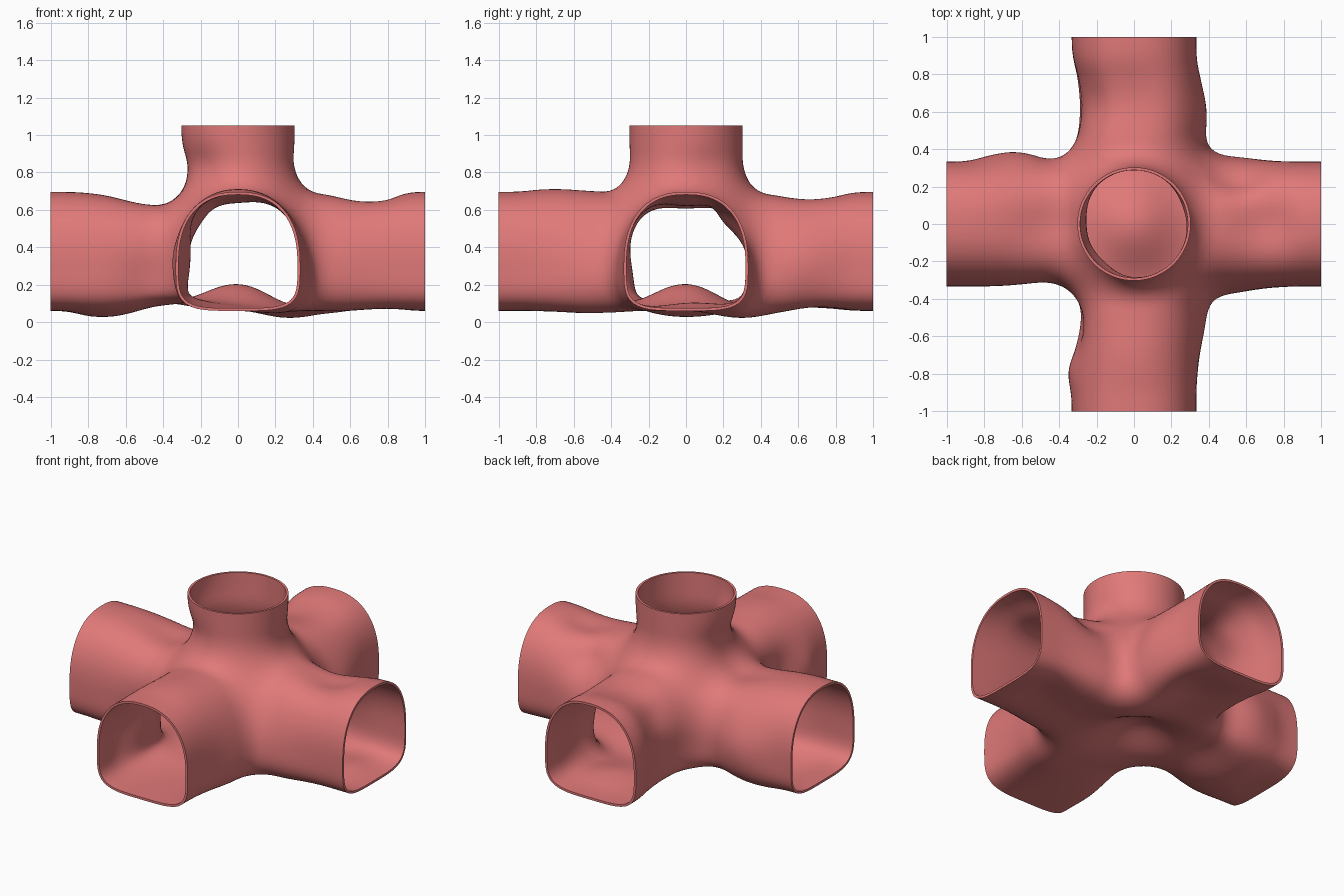
import bpy, bmesh, math
from mathutils import Vector

if "Cube" in bpy.data.objects:
    bpy.data.objects.remove(bpy.data.objects["Cube"])

STEP = 0.026
LOW = (-1.093, -1.093, -0.094)
COUNT = (85, 85, 48)

# Dents (negative) and bulges (positive): x, y, z, radius, amount
BUMPS = [
    (0, 0, 0.02, 0.26, -0.16),            # floor mound
    (-0.43, 0, 0.68, 0.24, -0.075),       # roof dips
    (0.70, 0, 0.70, 0.19, -0.06),
    (0, 0.66, 0.70, 0.20, -0.04),
    (0, -0.70, 0.70, 0.18, 0.015),
    (-0.63, 0.33, 0.30, 0.20, 0.055),     # left arm
    (-0.70, 0, 0.05, 0.22, 0.035),
    (-0.50, -0.33, 0.20, 0.15, -0.02),
    (0.33, 0.60, 0.30, 0.20, 0.05),       # back arm
    (-0.33, 0.62, 0.30, 0.25, -0.05),
    (-0.25, 0.65, 0.58, 0.17, -0.05),
    (0.10, 0.65, 0.06, 0.18, -0.035),
    (-0.32, -0.56, 0.36, 0.20, -0.065),   # front arm
    (-0.33, -0.76, 0.33, 0.16, 0.035),
    (0.38, -0.42, 0.20, 0.26, 0.065),
    (0.55, 0.27, 0.58, 0.15, -0.06),      # right arm
    (0.55, 0.34, 0.20, 0.20, 0.015),
    (0.78, 0.05, 0.06, 0.20, -0.03),
    (-0.38, 0.15, 0.03, 0.22, -0.04),     # underside
    (-0.30, -0.32, 0.03, 0.25, -0.045),
    (0.30, -0.28, 0.03, 0.20, -0.025),
    (0.32, 0.35, 0.03, 0.25, 0.045),
    (-0.20, -0.24, 0.84, 0.16, -0.03),    # shaft
    (0.28, 0.10, 0.84, 0.14, -0.015),
]


def tunnel(u, z):
    """Arched tunnel section: round roof, boxier floor."""
    w = z - 0.30
    n, h = (2.4, 0.396) if w > 0 else (4.0, 0.24)
    return 0.333 * ((abs(u / 0.333) ** n + abs(w / h) ** n) ** (1 / n) - 1)


def blend(a, b, k):
    """Union with a soft fillet."""
    h = max(k - abs(a - b), 0) / k
    return min(a, b) - h * h * k / 4


def field(x, y, z):
    shaft = max(math.hypot(x, y) - 0.303, 0.4 - z)
    return blend(blend(tunnel(x, z), tunnel(y, z), 0.19), shaft, 0.15)


def project(co):
    """Pull a point onto the zero surface of the field."""
    e = 0.004
    for _ in range(3):
        x, y, z = co
        f = field(x, y, z)
        g = Vector((field(x + e, y, z) - f, field(x, y + e, z) - f,
                    field(x, y, z + e) - f)) / e
        move = g * (f / max(g.length_squared, 0.05))
        if move.length > STEP:
            move.length = STEP
        co = co - move
    return co


def skin_field():
    """Quad skin over the grid wherever the field changes sign."""
    nx, ny, nz = COUNT
    grid = [[[field(LOW[0] + i * STEP, LOW[1] + j * STEP, LOW[2] + k * STEP)
              for k in range(nz)] for j in range(ny)] for i in range(nx)]
    bm, cells = bmesh.new(), {}

    def vert(c):
        if c not in cells:
            cells[c] = bm.verts.new([LOW[a] + (c[a] + 0.5) * STEP for a in range(3)])
        return cells[c]

    for i in range(1, nx - 1):
        for j in range(1, ny - 1):
            for k in range(1, nz - 1):
                p = (i, j, k)
                inside = grid[i][j][k] < 0
                for a in range(3):
                    q = [i, j, k]
                    q[a] += 1
                    if (grid[q[0]][q[1]][q[2]] < 0) == inside:
                        continue
                    ring = []
                    for db, dc in ((1, 1), (0, 1), (0, 0), (1, 0)):
                        c = list(p)
                        c[(a + 1) % 3] -= db
                        c[(a + 2) % 3] -= dc
                        ring.append(vert(tuple(c)))
                    bm.faces.new(ring if inside else ring[::-1])
    return bm


# Junction shell
bm = skin_field()
for _ in range(4):
    bmesh.ops.smooth_vert(bm, verts=bm.verts[:], factor=0.5,
                          use_axis_x=True, use_axis_y=True, use_axis_z=True)
for v in bm.verts:
    v.co = project(v.co)

# Open, flat-cut tunnel mouths and shaft mouth
for co, no in (((1, 0, 0), (1, 0, 0)), ((-1, 0, 0), (-1, 0, 0)), ((0, 1, 0), (0, 1, 0)),
               ((0, -1, 0), (0, -1, 0)), ((0, 0, 1.05), (0, 0, 1))):
    bmesh.ops.bisect_plane(bm, geom=bm.verts[:] + bm.edges[:] + bm.faces[:], dist=0.002,
                           plane_co=co, plane_no=no, clear_outer=True)

# Uneven rock walls, fading out toward the mouths
bm.normal_update()
shifts = []
for v in bm.verts:
    gap = min(1 - max(abs(v.co.x), abs(v.co.y)), 1.05 - v.co.z)
    t = min(max(gap / 0.22, 0), 1)
    amount = sum(b[4] * math.exp(-(v.co - Vector(b[:3])).length_squared / b[3] ** 2)
                 for b in BUMPS)
    shifts.append(v.normal * amount * t * t * (3 - 2 * t))
for v, s in zip(bm.verts, shifts):
    v.co += s

mesh = bpy.data.meshes.new("tunnel_junction")
bm.to_mesh(mesh)
bm.free()
shell = bpy.data.objects.new("tunnel_junction", mesh)
bpy.context.collection.objects.link(shell)

# Thin wall
wall = shell.modifiers.new("wall", 'SOLIDIFY')
wall.thickness = 0.015
wall.offset = -1

mat = bpy.data.materials.new("salmon_red")
mat.diffuse_color = (0.75, 0.19, 0.19, 1)
mat.use_nodes = True
mat.node_tree.nodes["Principled BSDF"].inputs["Base Color"].default_value = mat.diffuse_color
mesh.materials.append(mat)

bpy.context.view_layer.objects.active = shell
shell.select_set(True)
bpy.ops.object.modifier_apply(modifier="wall")
bpy.ops.object.shade_smooth_by_angle(angle=math.radians(40))
